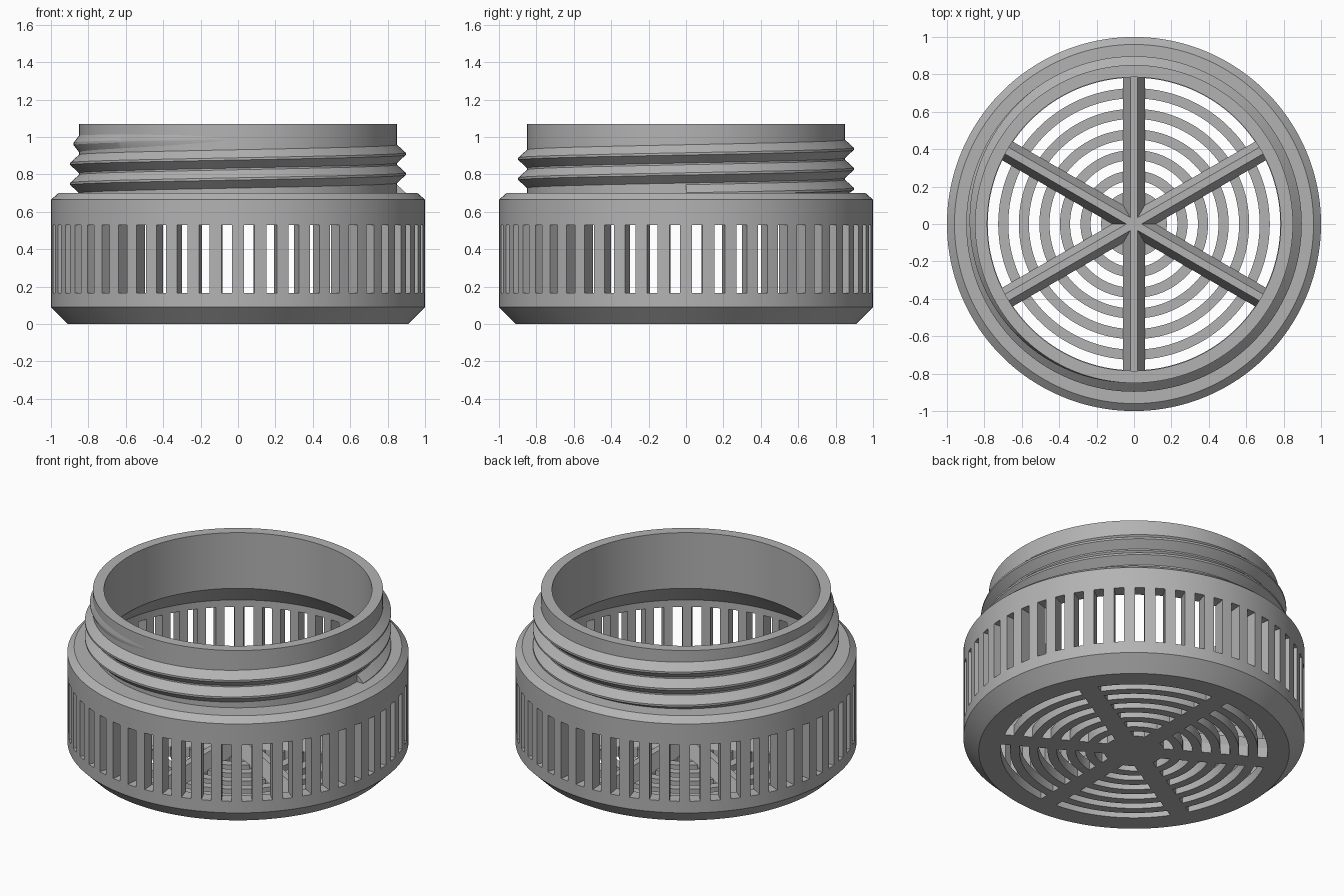
import bpy, bmesh
from math import sin, cos, asin, pi, radians

if "Cube" in bpy.data.objects:
    bpy.data.objects.remove(bpy.data.objects["Cube"], do_unlink=True)

SLOTS = 52          # slots round the wall
SEG = SLOTS * 3     # lathe steps
RIB_HALF = 0.0575   # half width of a floor spoke

grey = bpy.data.materials.new("plain grey")
grey.use_nodes = True
grey.diffuse_color = (0.45, 0.45, 0.45, 1)
grey.node_tree.nodes["Principled BSDF"].inputs["Base Color"].default_value = grey.diffuse_color


def make(name, bm):
    """Turn a bmesh into a named object."""
    bmesh.ops.remove_doubles(bm, verts=bm.verts, dist=1e-5)
    bmesh.ops.recalc_face_normals(bm, faces=bm.faces)
    mesh = bpy.data.meshes.new(name)
    bm.to_mesh(mesh)
    bm.free()
    mesh.materials.append(grey)
    obj = bpy.data.objects.new(name, mesh)
    bpy.context.collection.objects.link(obj)
    return obj


def activate(obj):
    bpy.ops.object.select_all(action='DESELECT')
    obj.select_set(True)
    bpy.context.view_layer.objects.active = obj


def smooth(obj):
    activate(obj)
    bpy.ops.object.shade_smooth_by_angle(angle=radians(25))


def prism(bm, outline, z0, z1):
    """Extrude a flat outline of (x, y) from z0 to z1."""
    face = bm.faces.new([bm.verts.new((x, y, z0)) for x, y in outline])
    top = bmesh.ops.extrude_face_region(bm, geom=[face])["geom"]
    bmesh.ops.translate(bm, vec=(0, 0, z1 - z0),
                        verts=[v for v in top if isinstance(v, bmesh.types.BMVert)])


def turned(x, y, a):
    return x * cos(a) - y * sin(a), x * sin(a) + y * cos(a)


# Body: turned section with floor, chamfered wall, shoulder and neck
section = [(0, 0), (0.91, 0), (1, 0.09), (1, 0.665), (0.96, 0.7), (0.85, 0.7),
           (0.85, 1.07), (0.785, 1.07), (0.785, 0.71), (0.915, 0.575),
           (0.915, 0.12), (0.86, 0.065), (0, 0.065)]
bm = bmesh.new()
verts = [bm.verts.new((r, 0, z)) for r, z in section]
edges = [bm.edges.new(pair) for pair in zip(verts, verts[1:])]
bmesh.ops.spin(bm, geom=verts + edges, cent=(0, 0, 0), axis=(0, 0, 1),
               angle=2 * pi, steps=SEG)
body = make("body", bm)

# Cutter: upright wall slots and arched floor slots
bm = bmesh.new()
for i in range(SLOTS):
    a = (i + 0.5) * 2 * pi / SLOTS
    box = [(0.85, -0.029), (1.05, -0.029), (1.05, 0.029), (0.85, 0.029)]
    prism(bm, [turned(x, y, a) for x, y in box], 0.165, 0.53)
for sector in range(6):
    for k in range(6):
        inner, outer = 0.176 + 0.11 * k, 0.232 + 0.11 * k
        steps = 6 + 3 * k
        outline = []
        for r, way in ((inner, 1), (outer, -1)):
            half = pi / 6 - asin(RIB_HALF / r)
            for s in range(steps + 1):
                a = sector * pi / 3 + way * half * (2 * s / steps - 1)
                outline.append((r * cos(a), r * sin(a)))
        prism(bm, outline, -0.05, 0.11)
cutter = make("slot_cutter", bm)
cutter.hide_render = True

cut = body.modifiers.new("slots", 'BOOLEAN')
cut.operation = 'DIFFERENCE'
cut.solver = 'EXACT'
cut.object = cutter
activate(body)
bpy.ops.object.modifier_apply(modifier=cut.name)
bpy.data.objects.remove(cutter, do_unlink=True)
smooth(body)

# Floor ribs: three tapered bars crossing at the centre
rib = [(-RIB_HALF, 0.03), (RIB_HALF, 0.03), (RIB_HALF, 0.065),
       (0.02, 0.15), (-0.02, 0.15), (-RIB_HALF, 0.065)]
for i in range(3):
    a = pi / 6 + i * pi / 3
    bm = bmesh.new()
    ends = [[bm.verts.new((*turned(x, y, a), z)) for y, z in rib] for x in (-0.8, 0.8)]
    for end in ends:
        bm.faces.new(end)
    for j in range(len(rib)):
        n = (j + 1) % len(rib)
        bm.faces.new((ends[0][j], ends[0][n], ends[1][n], ends[1][j]))
    make(f"floor_rib_{i + 1}", bm)

# Screw thread: ridge swept up round the neck, sinking away at the top
PITCH, TURNS, FADE = 0.107, 2.75, 0.4
ridge = [(0.84, -0.058), (0.897, -0.006), (0.897, 0.006), (0.84, 0.058)]
bm = bmesh.new()
rows = []
steps = int(TURNS * SEG)
for s in range(steps + 1):
    turn = s / SEG
    z = 0.696 + PITCH * turn
    grow = min(1, (TURNS - turn) / FADE)
    row = []
    for r, dz in ridge:
        r = 0.84 + (r - 0.84) * (0.15 + 0.85 * grow)
        a = 2 * pi * turn
        row.append(bm.verts.new((r * cos(a), r * sin(a), max(z + dz, 0.68 + dz * 0.01))))
    rows.append(row)
for low, high in zip(rows, rows[1:]):
    for j in range(4):
        n = (j + 1) % 4
        bm.faces.new((low[j], low[n], high[n], high[j]))
bm.faces.new(rows[0])
bm.faces.new(rows[-1])
smooth(make("screw_thread", bm))
